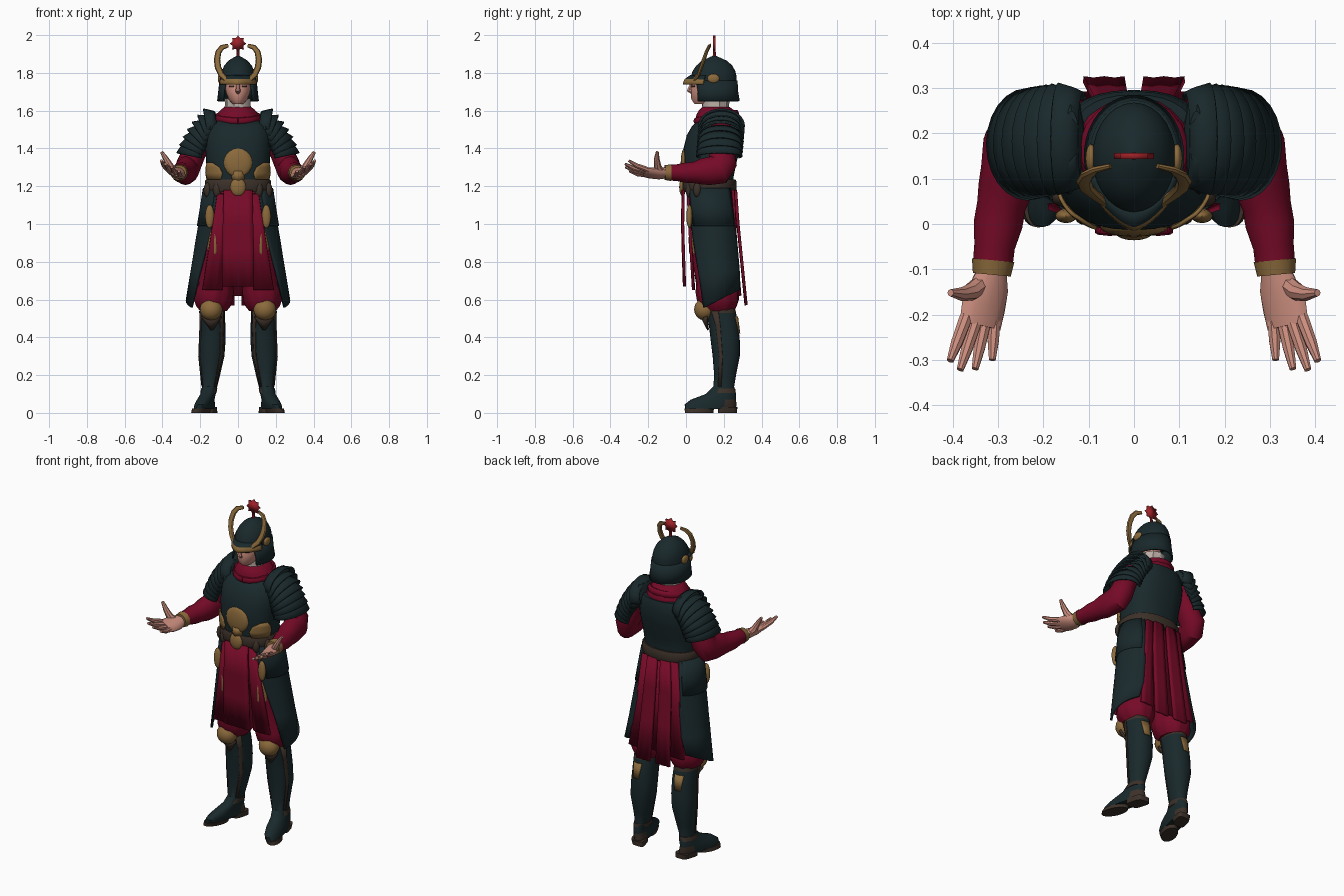
import bpy, bmesh, math
from mathutils import Vector

def mat(name, r, g, b):
    m = bpy.data.materials.new(name)
    m.diffuse_color = (r, g, b, 1)
    return m

TEAL = mat("dark teal armour", .010, .022, .025)
RED = mat("crimson cloth", .18, .003, .020)
GOLD = mat("old gold", .26, .145, .045)
SKIN = mat("skin", .60, .27, .21)
BROWN = mat("brown leather", .045, .030, .022)
CREST = mat("bright red crest", .33, .015, .02)
LINEN = mat("pale linen", .50, .42, .38)

def make(name, verts, faces, mats, mirror=False, thick=0, rule=None, angle=38):
    """Mesh object with optional thickness, x mirror and a face colour rule."""
    me = bpy.data.meshes.new(name)
    me.from_pydata([tuple(v) for v in verts], [], faces)
    bm = bmesh.new()
    bm.from_mesh(me)
    bmesh.ops.recalc_face_normals(bm, faces=bm.faces)
    for f in bm.faces:
        f.smooth = True
        if rule:
            f.material_index = rule(f.calc_center_median())
    bm.to_mesh(me)
    bm.free()
    for m in mats if isinstance(mats, list) else [mats]:
        me.materials.append(m)
    me.set_sharp_from_angle(angle=math.radians(angle))
    ob = bpy.data.objects.new(name, me)
    bpy.context.collection.objects.link(ob)
    if thick:
        s = ob.modifiers.new("thickness", "SOLIDIFY")
        s.thickness, s.offset = thick, 0
    if mirror:
        ob.modifiers.new("mirror", "MIRROR").use_mirror_merge = False
    return ob

def skin_rings(rings, closed):
    n = len(rings[0])
    faces = [(i*n+j, i*n+(j+1) % n, (i+1)*n+(j+1) % n, (i+1)*n+j)
             for i in range(len(rings)-1) for j in range(n if closed else n-1)]
    if closed:
        faces += [tuple(range(n)), tuple(range((len(rings)-1)*n, len(rings)*n))]
    return [p for r in rings for p in r], faces

def loft(name, rows, mats, n=24, p=2, ripple=0, warp=None, **kw):
    """Stack of rings (z, cx, cy, rx, ry[, a0, a1]); angles make an open shell, -90 is front."""
    rings = []
    for row in rows:
        z, cx, cy, rx, ry = row[:5]
        shell = len(row) > 5
        ring = []
        for j in range(n):
            a = (math.radians(row[5]+(row[6]-row[5])*j/(n-1)) if shell else 2*math.pi*j/n)
            c, s = math.cos(a), math.sin(a)
            k = 1+ripple*math.cos(9*a+z*14)
            v = Vector((cx+k*rx*math.copysign(abs(c)**(2/p), c),
                        cy+k*ry*math.copysign(abs(s)**(2/p), s), z))
            ring.append(warp(v) if warp else v)
        rings.append(ring)
    return make(name, *skin_rings(rings, not shell), mats, **kw)

def tube(name, pts, radii, mats, ref=(1, 0, 0), n=10, **kw):
    """Elliptical tube along a path; radii are (along ref, across)."""
    pts = [Vector(q) for q in pts]
    rings = []
    for i, c in enumerate(pts):
        t = (pts[min(i+1, len(pts)-1)]-pts[max(i-1, 0)]).normalized()
        r = Vector(ref)
        u = (r-t*r.dot(t)).normalized()
        v = t.cross(u)
        a, b = radii[i]
        rings.append([c+u*a*math.cos(2*math.pi*j/n)+v*b*math.sin(2*math.pi*j/n) for j in range(n)])
    return make(name, *skin_rings(rings, True), mats, **kw)

def ball(name, c, r, m, mirror=False):
    rows = [(c[2]+r[2]*math.sin(t), c[0], c[1], r[0]*math.cos(t), r[1]*math.cos(t))
            for t in (math.radians(d) for d in range(-85, 86, 17))]
    return loft(name, rows, m, 16, mirror=mirror)

def panel(name, rows, m, n=7, wave=.0015, **kw):
    """Hanging cloth from rows (z, y, x0, x1) with soft pleats."""
    rings = [[(x0+(x1-x0)*j/(n-1), y+wave*(-1)**j, z) for j in range(n)] for z, y, x0, x1 in rows]
    return make(name, *skin_rings(rings, False), m, thick=.014, **kw)

# Boots with toes turned out, soles, heels and trims
def toe_out(v):
    v.x += (.19-v.y)*.28*max(0, 1-v.z/.13)
    return v
loft("boot", [(.02, .165, .13, .044, .135), (.045, .165, .13, .047, .137), (.07, .165, .145, .043, .12),
              (.1, .158, .185, .04, .08), (.14, .15, .2, .04, .055), (.2, .145, .207, .05, .058),
              (.3, .14, .213, .068, .072), (.38, .136, .208, .07, .077), (.46, .134, .2, .067, .078),
              (.53, .135, .185, .066, .08), (.57, .135, .175, .064, .08)],
     [TEAL, BROWN], 24, 2.2, warp=toe_out, mirror=True,
     rule=lambda c: 1 if c.z > .53 or (c.z < .08 and c.y > .2) else 0)
loft("sole", [(0, .165, .07, .045, .075), (.022, .165, .07, .047, .078)], BROWN, warp=toe_out, mirror=True)
loft("heel", [(0, .165, .22, .04, .05), (.03, .165, .22, .043, .052)], BROWN, p=4, warp=toe_out, mirror=True)
loft("ankle_band", [(.105, .157, .19, .043, .074), (.13, .152, .199, .043, .061)], BROWN, mirror=True)
for nm, a in (("inner_boot_trim", -135), ("outer_boot_trim", -22)):
    loft(nm, [(.14, .15, .2, .043, .058, a-9, a+9), (.3, .14, .213, .071, .075, a-7, a+7),
              (.46, .134, .2, .07, .081, a-9, a+9), (.54, .135, .183, .069, .083, a-14, a+14)],
         BROWN, 5, thick=.004, mirror=True)
loft("rear_boot_plate", [(.42, .135, .204, .072, .081, 70, 100), (.51, .135, .19, .07, .083, 60, 110)],
     GOLD, 6, thick=.005, mirror=True)
ball("knee_guard", (.142, .098, .548), (.06, .055, .058), GOLD, True)
loft("knee_guard_tail", [(.44, .138, .2, .02, .083, -100, -80), (.51, .14, .165, .068, .085, -140, -40)],
     BROWN, 7, thick=.01, mirror=True)

# Baggy breeches
loft("breeches", [(.54, .13, .175, .07, .08), (.565, .13, .17, .09, .1), (.6, .13, .17, .102, .11),
                  (.64, .127, .165, .103, .113), (.68, .12, .16, .09, .105), (.8, .115, .15, .095, .118),
                  (.95, .1, .14, .095, .122), (1.1, .085, .135, .085, .12), (1.18, .08, .135, .08, .115)],
     RED, 36, ripple=.03, mirror=True)

# Cloth panels at front and back
panel("front_tabard", [(1.18, -.015, -.075, .075), (1.0, -.018, -.08, .08), (.85, -.014, -.085, .085),
                       (.67, -.008, -.085, .085)], RED)
panel("front_side_flap", [(1.16, .012, .06, .11), (.9, .025, .07, .15), (.65, .04, .08, .19)],
      RED, n=4, mirror=True)
panel("back_panel", [(1.18, .262, .012, .075), (1.0, .275, .014, .09), (.8, .295, .016, .1),
                     (.57, .318, .02, .112)], RED, n=5, mirror=True)
panel("back_side_panel", [(1.18, .25, .07, .12), (.9, .262, .09, .15), (.62, .285, .1, .185)],
      RED, n=4, mirror=True)
panel("back_centre_cloth", [(1.16, .25, -.05, .05), (.62, .27, -.06, .06)], RED, n=3)

# Long hip plates with slanted hem
def slant(v):
    v.z += max(0, (.75-v.z)/.19)*(v.y-.1)*.5
    return v
loft("hip_plate", [(1.19, 0, .13, .172, .138, -58, 48), (1.05, 0, .14, .195, .145, -53, 50),
                   (.9, 0, .15, .22, .152, -44, 50), (.75, 0, .16, .244, .16, -35, 48),
                   (.56, 0, .165, .27, .165, -25, 44)], TEAL, 18, warp=slant, thick=.014, mirror=True)
loft("hip_upper_plate", [(1.19, 0, .13, .18, .146, -48, 42), (1.08, 0, .138, .197, .153, -46, 44),
                         (.99, 0, .142, .212, .156, -40, 44)], TEAL, 14, thick=.012, mirror=True)
ball("hip_ornament", (.15, .018, 1.04), (.024, .016, .062), GOLD, True)
loft("thigh_ornament", [(.835, 0, .15, .2, .148, -53, -38), (.85, 0, .15, .2, .15, -56, -34),
                        (.92, 0, .145, .197, .15, -55, -36), (.965, 0, .14, .19, .148, -50, -38)],
     GOLD, 8, thick=.02, mirror=True)

# Cuirass, belt and chest ornaments
loft("cuirass", [(1.18, 0, .125, .158, .128), (1.25, 0, .122, .163, .13), (1.32, 0, .126, .168, .14),
                 (1.4, 0, .137, .174, .15), (1.47, 0, .15, .175, .146), (1.52, 0, .163, .16, .13),
                 (1.545, 0, .175, .14, .11)],
     TEAL, 32, 2.4, angle=50)
loft("belt", [(1.17, 0, .125, .17, .138), (1.18, 0, .125, .176, .143), (1.225, 0, .125, .176, .143),
              (1.235, 0, .125, .17, .138)], BROWN, 32, 2.3)
ball("belt_buckle", (0, -.018, 1.195), (.042, .018, .048), GOLD)
ball("chest_disc", (0, -.008, 1.325), (.075, .02, .077), GOLD)
loft("disc_foot", [(1.23, 0, .1, .05, .125, -130, -50), (1.28, 0, .1, .06, .125, -130, -50)], GOLD, 8, thick=.01)
loft("side_ornament", [(1.235, 0, .122, .17, .137, -62, -18), (1.27, 0, .122, .174, .142, -66, -14),
                       (1.3, 0, .124, .174, .143, -60, -16), (1.325, 0, .126, .174, .146, -42, -24)],
     GOLD, 10, p=2.4, thick=.008, mirror=True)
for i, x in enumerate((.11, .16)):
    ball("belt_pouch_%d" % (i+1), (x, .02+.04*i, 1.18), (.022, .022, .04), BROWN, True)

# Shirt collar, neck and linen
loft("shirt", [(1.46, 0, .17, .15, .11), (1.54, 0, .165, .13, .115), (1.58, 0, .165, .11, .11),
               (1.605, 0, .16, .09, .09), (1.62, 0, .158, .07, .072)], RED, 28, ripple=.015)
tube("collar_roll", [(.108*math.cos(a), .16+.105*math.sin(a), 1.565+.02*math.sin(a))
                     for a in (math.radians(d) for d in range(-90, 271, 20))],
     [(.02, .015)]*19, RED, ref=(0, 0, 1))
loft("linen_neck", [(1.59, 0, .155, .074, .074), (1.63, 0, .155, .067, .07), (1.665, 0, .155, .07, .075)],
     LINEN, 20, ripple=.05)
loft("shoulder_strap", [(1.5, .145, .18, .04, .115), (1.57, .142, .185, .032, .095), (1.595, .138, .19, .016, .06)],
     TEAL, 16, mirror=True)

# Face
loft("face", [(1.635, 0, .1, .028, .055), (1.66, 0, .1, .05, .072), (1.7, 0, .11, .066, .084),
              (1.75, 0, .12, .072, .088), (1.79, 0, .14, .07, .08)], SKIN, 20)
tube("nose", [(0, .03, 1.745), (0, .014, 1.705), (0, .035, 1.69)], [(.008, .008), (.013, .012), (.01, .006)], SKIN, n=6)
loft("eye", [(1.725, 0, .115, .071, .089, -72, -50), (1.734, 0, .116, .072, .09, -72, -50)],
     BROWN, 4, thick=.004, mirror=True)

# Helmet with neck guard, visor, horns and crest
loft("helmet_dome", [(1.74, 0, .145, .092, .122), (1.78, 0, .147, .092, .121), (1.81, 0, .148, .086, .113),
                     (1.84, 0, .15, .072, .094), (1.865, 0, .15, .05, .065), (1.88, 0, .15, .026, .032),
                     (1.89, 0, .15, .008, .009)], TEAL, 28)
loft("neck_guard", [(1.65, 0, .15, .106, .13, -42, 222), (1.7, 0, .148, .1, .124, -42, 222),
                    (1.76, 0, .146, .094, .122, -48, 228)], TEAL, 28, thick=.01)
def peak(v):
    v.y -= .014*max(0, 1-abs(v.x)/.05)*(v.z < 1.78)
    return v
loft("visor", [(1.738, 0, .14, .1, .138, -160, -20), (1.752, 0, .14, .1, .136, -160, -20),
               (1.765, 0, .141, .098, .131, -160, -20), (1.785, 0, .146, .092, .121, -160, -20)],
     [GOLD, TEAL], 23, warp=peak, thick=.008, rule=lambda c: int(c.z > 1.77))
ball("helmet_side_boss", (.095, .145, 1.77), (.012, .032, .025), GOLD, True)
tube("horn", [(.062, .045, 1.765), (.088, .065, 1.79), (.106, .08, 1.83), (.111, .094, 1.87),
              (.104, .108, 1.91), (.085, .12, 1.935), (.052, .128, 1.945)],
     [(.008, .013), (.01, .016), (.01, .017), (.01, .017), (.009, .016), (.008, .014), (.006, .01)],
     GOLD, ref=(0, 1, 0), n=8, mirror=True)
tube("crest_stem", [(0, .15, 1.88), (0, .15, 1.94)], [(.009, .009), (.006, .006)], CREST, n=8)
star = [(r*math.sin(k*math.pi/8), .15, 1.955+r*math.cos(k*math.pi/8))
        for k, r in enumerate([.044, .031]*8)]
make("crest_star", star, [tuple(range(16))], CREST, thick=.014)

# Layered shoulder plates, each a flared arch across the arm
for i in range(7):
    t = i/6
    th = math.radians(10+68*t)
    v, d = Vector((math.sin(th), 0, math.cos(th))), Vector((math.cos(th), 0, -math.sin(th)))
    c = Vector((.135+.093*t, .188-.012*t, 1.525-.135*t))
    rings = []
    for s, r, w in ((-.022, .066, .1), (.0, .076, .11), (.034, .09, .12)):
        rings.append([c+d*s+v*r*math.cos(a)+Vector((0, w*math.sin(a), 0))
                      for a in (math.radians(-118+236*k/16) for k in range(17))])
    make("shoulder_plate_%d" % (i+1), *skin_rings(rings, False), TEAL, mirror=True, thick=.009)

# Sleeves, cuffs
tube("sleeve", [(.16, .185, 1.51), (.195, .185, 1.45), (.23, .19, 1.38), (.258, .195, 1.32), (.27, .175, 1.288),
                (.278, .12, 1.28), (.283, .08, 1.277), (.293, .04, 1.272), (.3, 0, 1.272), (.308, -.05, 1.272),
                (.312, -.09, 1.272)],
     [(.045, .06), (.055, .065), (.062, .068), (.066, .075), (.064, .08), (.06, .074), (.061, .068), (.054, .056),
      (.054, .054), (.045, .044), (.044, .042)], RED, n=16, mirror=True)
tube("cuff", [(.311, -.08, 1.272), (.314, -.112, 1.272)], [(.047, .045), (.042, .04)], GOLD, n=14, mirror=True)

# Open hands, palms up
TILT = (1, 0, .45)
tube("palm", [(.313, -.1, 1.272), (.32, -.14, 1.268), (.332, -.18, 1.27), (.34, -.225, 1.275)],
     [(.033, .028), (.047, .028), (.053, .024), (.05, .016)], SKIN, ref=TILT, n=12, mirror=True)
for nm, k, tip in (("index", (.374, -.215, 1.292), (.406, -.302, 1.335)),
                   ("middle", (.352, -.222, 1.282), (.384, -.322, 1.318)),
                   ("ring", (.33, -.218, 1.27), (.351, -.32, 1.302)),
                   ("little", (.308, -.205, 1.26), (.313, -.3, 1.28))):
    k, tip = Vector(k), Vector(tip)
    mid = k.lerp(tip, .55)-Vector((0, 0, .006))
    tube(nm + "_finger", [k+(k-tip)*.2, k, mid, tip], [(.014, .013), (.015, .015), (.0135, .013), (.008, .007)],
         SKIN, ref=TILT, n=8, mirror=True)
tube("thumb", [(.335, -.13, 1.275), (.36, -.15, 1.305), (.382, -.155, 1.345), (.405, -.152, 1.382)],
     [(.02, .022), (.02, .02), (.015, .015), (.008, .008)], SKIN, ref=(0, 1, 0), n=8, mirror=True)
